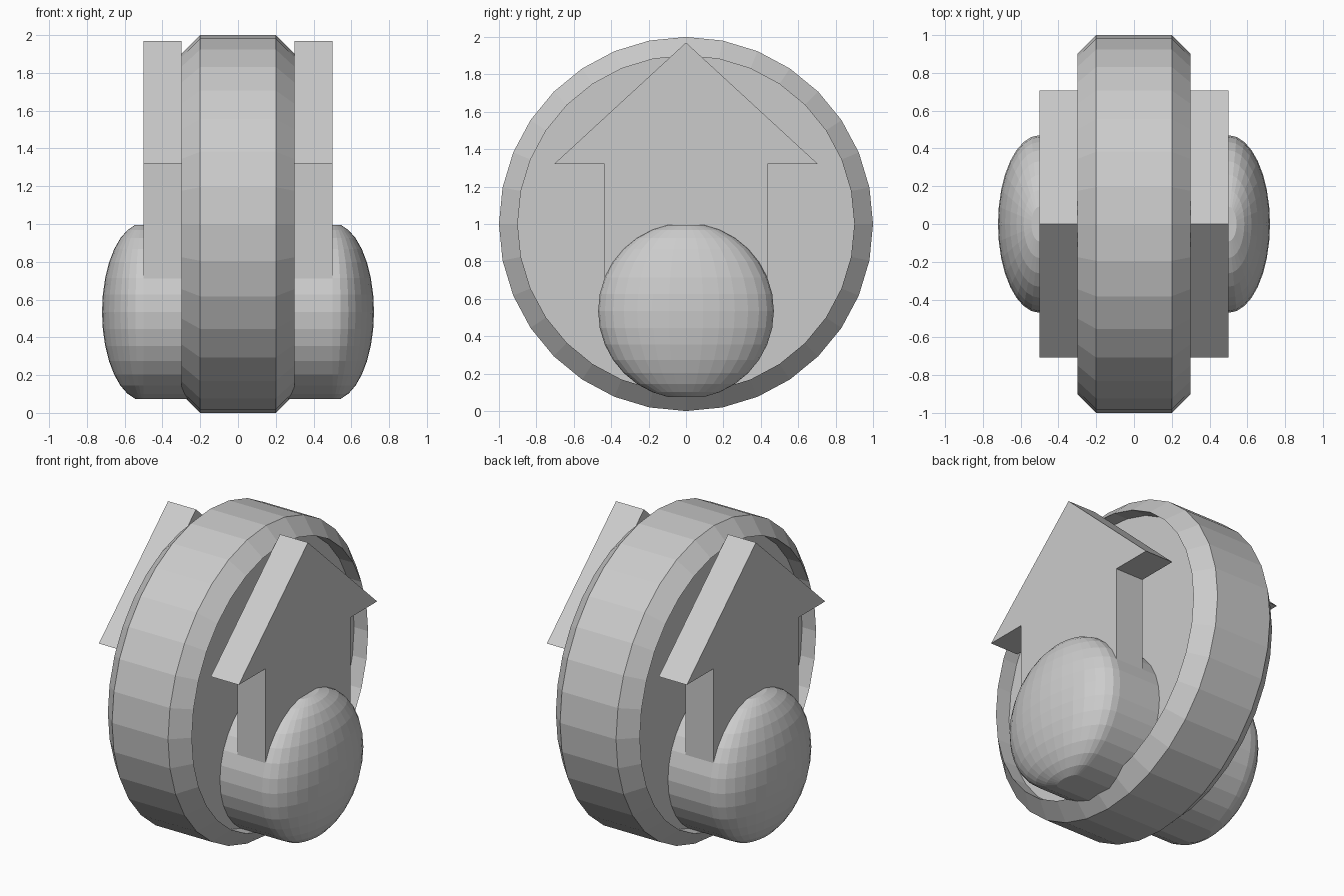
import bpy, bmesh, math

if "Cube" in bpy.data.objects:
    bpy.data.objects.remove(bpy.data.objects["Cube"])

grey = bpy.data.materials.new("light_grey")
grey.diffuse_color = (0.6, 0.6, 0.6, 1)
grey.use_nodes = True
grey.node_tree.nodes["Principled BSDF"].inputs["Base Color"].default_value = grey.diffuse_color


def finish(name, bm, mirror=False):
    bmesh.ops.recalc_face_normals(bm, faces=bm.faces)
    me = bpy.data.meshes.new(name)
    bm.to_mesh(me)
    bm.free()
    me.materials.append(grey)
    ob = bpy.data.objects.new(name, me)
    bpy.context.collection.objects.link(ob)
    if mirror:
        mod = ob.modifiers.new("mirror", 'MIRROR')
        mod.use_axis = (True, False, False)
        mod.use_mirror_merge = False
    return ob


# Wheel: lathed section with chamfered rim and recessed sides
N = 32
profile = [(0.2, 0.9), (0.3, 0.9), (0.2, 1.0), (-0.2, 1.0), (-0.3, 0.9), (-0.2, 0.9)]
bm = bmesh.new()
rings = []
for x, r in profile:
    rings.append([bm.verts.new((x, r * math.sin(2 * math.pi * i / N),
                                1 + r * math.cos(2 * math.pi * i / N))) for i in range(N)])
for a, b in zip(rings, rings[1:]):
    for i in range(N):
        j = (i + 1) % N
        bm.faces.new((a[i], a[j], b[j], b[i]))
bm.faces.new(rings[0])
bm.faces.new(rings[-1])
finish("wheel", bm)

# Side arrows: extruded outline, mirrored to both sides
half = [(0.435, 0.53), (0.435, 1.32), (0.706, 1.32)]
outline = half + [(0, 1.97)] + [(-y, z) for y, z in reversed(half)]
bm = bmesh.new()
face = bm.faces.new([bm.verts.new((0.3, y, z)) for y, z in outline])
ext = bmesh.ops.extrude_face_region(bm, geom=[face], use_keep_orig=True)
for v in ext["geom"]:
    if isinstance(v, bmesh.types.BMVert):
        v.co.x = 0.5
finish("side_arrow", bm, mirror=True)

# Domed hubs: half a flattened sphere with flat poles, extended to the wheel
bm = bmesh.new()
bmesh.ops.create_uvsphere(bm, u_segments=32, v_segments=16, radius=0.47)
poles = [v for v in bm.verts if abs(v.co.z) > 0.469]
bmesh.ops.dissolve_verts(bm, verts=poles)
bmesh.ops.bisect_plane(bm, geom=bm.verts[:] + bm.edges[:] + bm.faces[:], dist=1e-4,
                       plane_co=(0, 0, 0), plane_no=(1, 0, 0), clear_inner=True)
for v in bm.verts:
    v.co = (0.5 + v.co.x * 0.22 / 0.47, v.co.y, v.co.z + 0.535)
rim = [e for e in bm.edges if e.is_boundary]
ext = bmesh.ops.extrude_edge_only(bm, edges=rim)
for v in ext["geom"]:
    if isinstance(v, bmesh.types.BMVert):
        v.co.x = 0.2
finish("hub_dome", bm, mirror=True)
